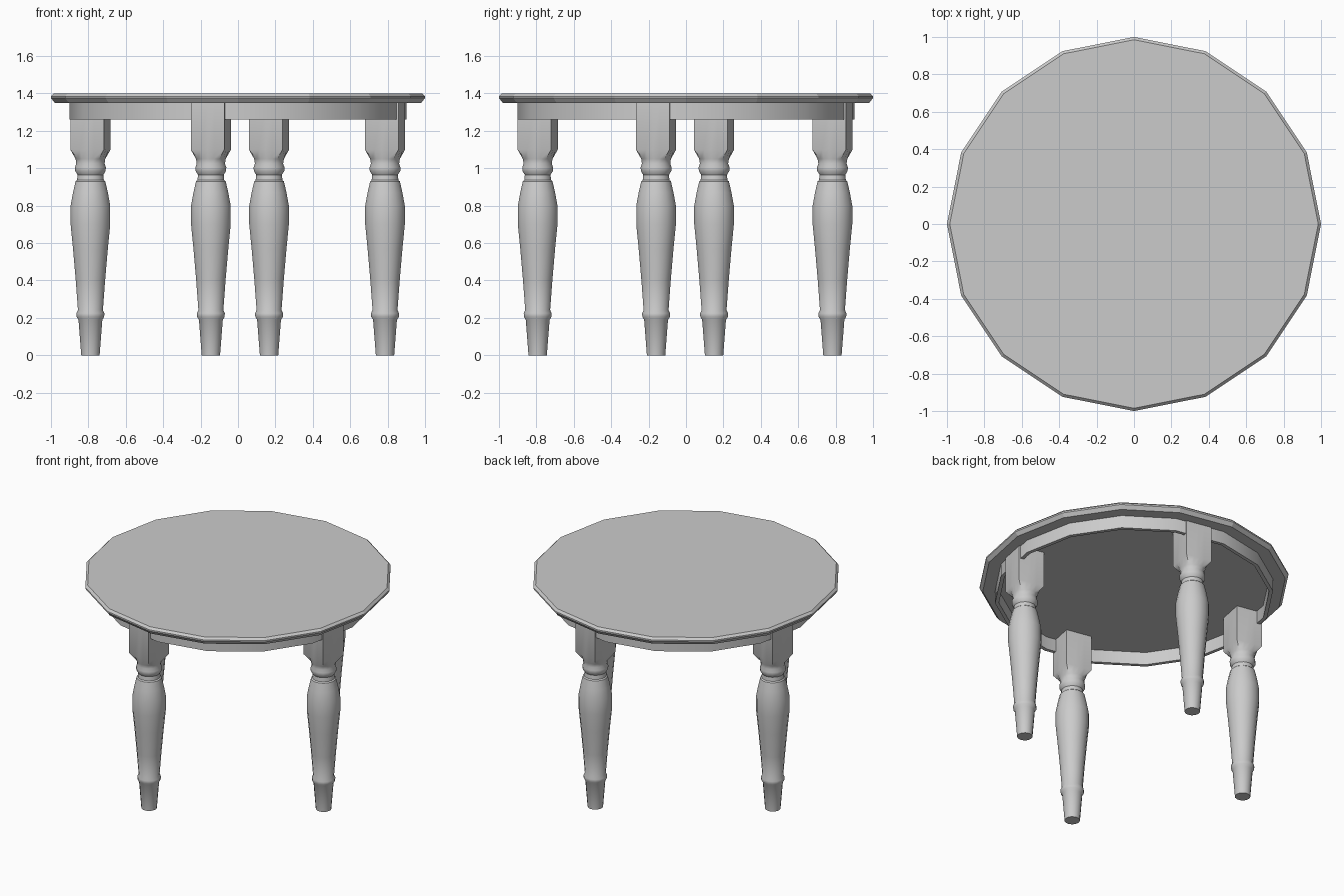
import bpy, bmesh, math

cube = bpy.data.objects.get("Cube")
if cube:
    bpy.data.objects.remove(cube, do_unlink=True)

SIDES = 16
grey = bpy.data.materials.new("light_grey")
grey.use_nodes = True
grey.diffuse_color = (0.6, 0.6, 0.6, 1)
grey.node_tree.nodes["Principled BSDF"].inputs["Base Color"].default_value = (0.6, 0.6, 0.6, 1)


def ring_point(i, size, square):
    """Point on a circle, or on a square of that half width."""
    a = 2 * math.pi * i / SIDES
    x, y = math.cos(a), math.sin(a)
    k = size / max(abs(x), abs(y)) if square else size
    return x * k, y * k


def loft(name, rings, closed=False, smooth=None):
    """Join (z, size, square) rings into a solid, or a hollow band if closed."""
    bm = bmesh.new()
    loops = [[bm.verts.new((*ring_point(i, size, square), z)) for i in range(SIDES)]
             for z, size, square in rings]
    pairs = list(zip(loops, loops[1:]))
    if closed:
        pairs.append((loops[-1], loops[0]))
    else:
        bm.faces.new(loops[0])
        bm.faces.new(loops[-1])
    for low, high in pairs:
        for i in range(SIDES):
            j = (i + 1) % SIDES
            bm.faces.new((low[i], low[j], high[j], high[i]))
    bmesh.ops.recalc_face_normals(bm, faces=bm.faces)
    mesh = bpy.data.meshes.new(name)
    bm.to_mesh(mesh)
    bm.free()
    mesh.materials.append(grey)
    obj = bpy.data.objects.new(name, mesh)
    bpy.context.collection.objects.link(obj)
    if smooth:
        bpy.ops.object.select_all(action='DESELECT')
        obj.select_set(True)
        bpy.context.view_layer.objects.active = obj
        bpy.ops.object.shade_smooth_by_angle(angle=math.radians(smooth))
    return obj


# Faceted top with a bevelled rim
loft("table_top", [(1.35, 0.98, False), (1.375, 1.0, False),
                   (1.385, 1.0, False), (1.40, 0.985, False)])

# Thin hollow apron under the top
loft("apron", [(1.26, 0.90, False), (1.355, 0.90, False),
               (1.355, 0.875, False), (1.26, 0.875, False)], closed=True, smooth=30)

# Turned legs: round profile below, square block above
turning = [(0, 0.05), (0.19, 0.065), (0.205, 0.075), (0.225, 0.076), (0.242, 0.068),
           (0.40, 0.08), (0.57, 0.095), (0.70, 0.108), (0.80, 0.108), (0.87, 0.095),
           (0.93, 0.081), (0.937, 0.073), (0.965, 0.07), (0.985, 0.083),
           (1.005, 0.084), (1.025, 0.077), (1.05, 0.081)]
block = [(1.10, 0.0915), (1.355, 0.0915)]
leg_rings = [(z, r, False) for z, r in turning] + [(z, r, True) for z, r in block]
spots = {"front_leg": (-0.145, -0.793), "left_leg": (0.786, -0.16),
         "back_leg": (0.166, 0.783), "right_leg": (-0.789, 0.15)}
for name, (x, y) in spots.items():
    leg = loft(name, leg_rings, smooth=35)
    leg.location = (x, y, 0)
    leg.rotation_euler.z = math.radians(-11.25)
